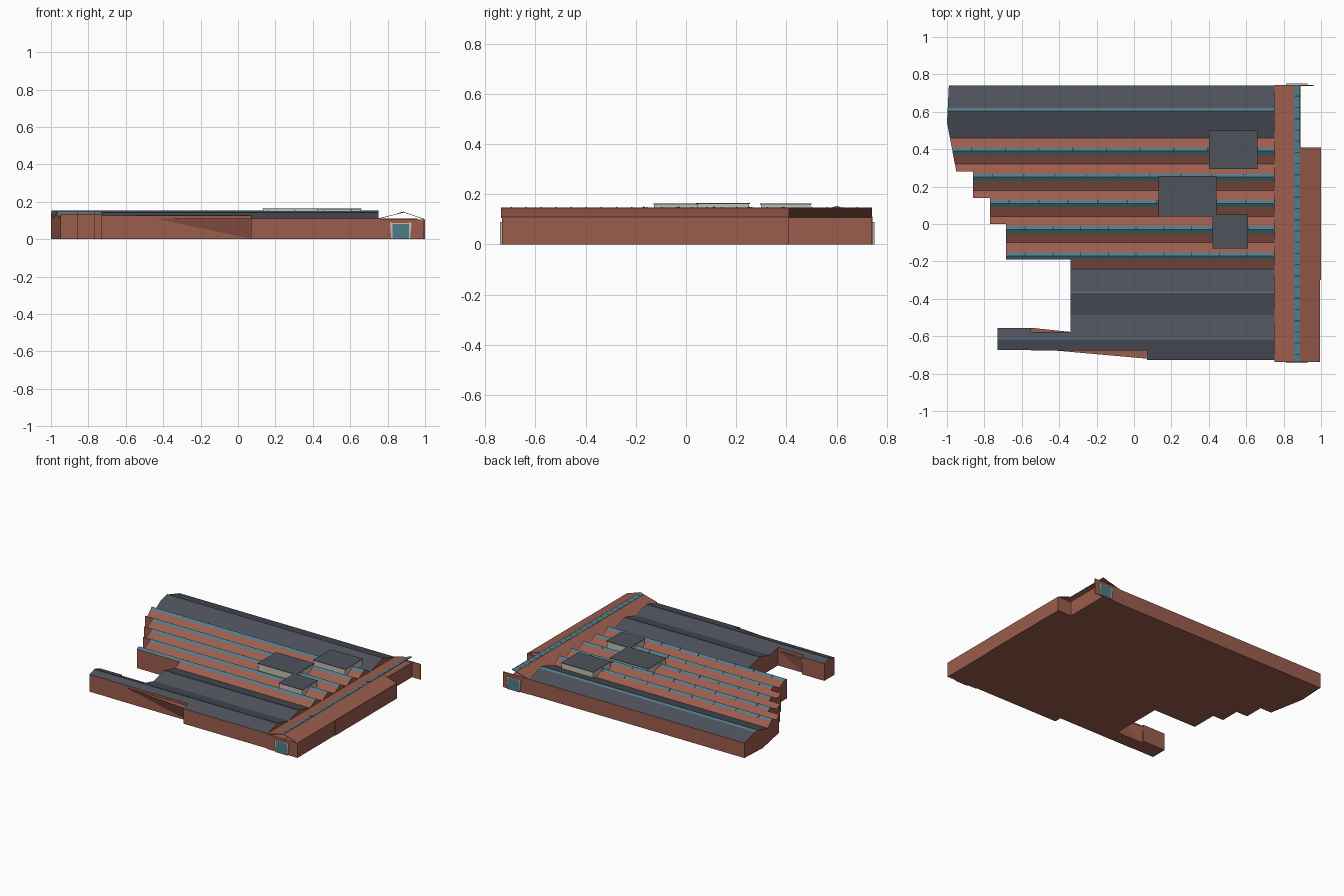
import bpy
from mathutils import Vector

cube = bpy.data.objects.get("Cube")
if cube:
    bpy.data.objects.remove(cube, do_unlink=True)


def material(name, rgb):
    m = bpy.data.materials.new(name)
    m.use_nodes = True
    m.diffuse_color = (*rgb, 1)
    bsdf = m.node_tree.nodes["Principled BSDF"]
    bsdf.inputs["Base Color"].default_value = (*rgb, 1)
    bsdf.inputs["Roughness"].default_value = 0.9
    return m


BRICK = material("brick", (0.33, 0.11, 0.075))
SLATE = material("slate", (0.08, 0.085, 0.108))
GLASS = material("teal_glass", (0.08, 0.20, 0.25))
CREAM = material("cream_panel", (0.55, 0.52, 0.43))
TRIM = material("dark_trim", (0.03, 0.07, 0.09))
MATS = [BRICK, SLATE, GLASS]


def make(name, verts, faces, mats, indices=None):
    mesh = bpy.data.meshes.new(name)
    mesh.from_pydata(verts, [], faces)
    for m in mats:
        mesh.materials.append(m)
    for p, i in zip(mesh.polygons, indices or []):
        p.material_index = i
    mesh.update()
    # Consistent outward normals
    import bmesh
    bm = bmesh.new()
    bm.from_mesh(mesh)
    bmesh.ops.recalc_face_normals(bm, faces=bm.faces[:])
    bm.to_mesh(mesh)
    bm.free()
    ob = bpy.data.objects.new(name, mesh)
    bpy.context.collection.objects.link(ob)
    return ob


def sweep(name, outline, offset, mat):
    """Solid made by moving a flat outline along an offset."""
    n = len(outline)
    low = [Vector(p) for p in outline]
    verts = low + [p + Vector(offset) for p in low]
    faces = [list(range(n)), list(range(n, 2 * n))]
    faces += [(i, (i + 1) % n, (i + 1) % n + n, i + n) for i in range(n)]
    return make(name, verts, faces, [mat])


def box(name, x0, x1, y0, y1, z0, z1, mat):
    return sweep(name, [(x0, y0, z0), (x1, y0, z0), (x1, y1, z0), (x0, y1, z0)],
                 (0, 0, z1 - z0), mat)


def hall(name, profile, west, east, breaks=()):
    """Brick hall under a roof profile of (y, z, colour of the strip after it)."""
    pts = []
    for (y0, z0, c), (y1, z1, _) in zip(profile, profile[1:]):
        pts.append((y0, z0, c))
        for b in sorted(breaks, reverse=True):
            if y1 + 1e-4 < b < y0 - 1e-4:
                pts.append((b, z0 + (z1 - z0) * (b - y0) / (y1 - y0), c))
    pts.append(profile[-1])
    verts, faces, ids = [], [], []
    for (y0, z0, c), (y1, z1, _) in zip(pts, pts[1:]):
        mid = (y0 + y1) / 2
        xa, xb, k = west(y0, mid), west(y1, mid), len(verts)
        verts += [(xa, y0, 0), (east, y0, 0), (east, y1, 0), (xb, y1, 0),
                  (xa, y0, z0), (east, y0, z0), (east, y1, z1), (xb, y1, z1)]
        quads = [(4, 5, 6, 7), (0, 3, 2, 1), (0, 1, 5, 4),
                 (1, 2, 6, 5), (2, 3, 7, 6), (3, 0, 4, 7)]
        faces += [[k + i for i in q] for q in quads]
        ids += [c, 0, 0, 0, 0, 0]
    return make(name, verts, faces, MATS, ids)


EAVE, LIP, TOP, JOIN = 0.11, 0.138, 0.151, 0.75


def west_edge(y, mid):
    # Stepped, partly slanted west end of the halls
    if mid > 0.54:
        return -1 + (y - 0.54) * 0.05
    if mid > 0.28:
        return -0.95 - (y - 0.28) * 0.19
    for limit, x in ((0.14, -0.86), (0.0, -0.77), (-0.19, -0.685)):
        if mid > limit:
            return x
    return -0.34


# Wide back hall
hall("back_hall", [(0.74, EAVE, 1), (0.62, 0.146, 2), (0.603, 0.154, 1),
                   (0.46, EAVE, 0)], west_edge, JOIN, (0.54,))

# Five narrow halls with glazed ridges
RIDGES = [0.39 - 0.14 * i for i in range(5)]
for i, r in enumerate(RIDGES):
    hall(f"narrow_hall_{i + 1}",
         [(r + 0.07, EAVE, 0), (r + 0.018, LIP, 2), (r, TOP, 2),
          (r - 0.02, LIP, 0), (r - 0.07, EAVE, 0)],
         west_edge, JOIN, (0.28, 0.14, 0.0, -0.19))
    # Glazing bars across the ridge
    start = west_edge(r, r) + 0.1
    for j in range(9):
        x = start + j * (JOIN - start) / 9
        sweep(f"ridge_bar_{i + 1}_{j + 1}",
              [(x, r + 0.018, LIP), (x, r, TOP), (x, r, TOP + 0.002),
               (x, r + 0.018, LIP + 0.002)], (0.006, 0, 0), TRIM)

# Two front halls and the long wing
hall("front_hall_inner", [(-0.24, EAVE, 1), (-0.365, 0.143, 1), (-0.487, EAVE, 0)],
     lambda y, m: -0.34, JOIN)
hall("front_hall_outer", [(-0.487, EAVE, 1), (-0.615, 0.143, 1), (-0.675, 0.126, 0)],
     lambda y, m: -0.34, JOIN)
hall("front_hall_eave", [(-0.675, 0.126, 1), (-0.727, EAVE, 0)],
     lambda y, m: 0.07, JOIN)
hall("wing_root", [(-0.577, 0.132, 1), (-0.615, 0.143, 1), (-0.675, 0.126, 0)],
     lambda y, m: -0.55, -0.34)
hall("wing_end", [(-0.555, 0.126, 1), (-0.615, 0.143, 1), (-0.673, 0.126, 0)],
     lambda y, m: -0.73, -0.55)
box("inner_ridge_glass", -0.34, JOIN, -0.368, -0.362, 0.140, 0.145, GLASS)
box("outer_ridge_glass", -0.73, JOIN, -0.618, -0.612, 0.140, 0.145, GLASS)

# Leaning wedges of brick beside the wing
TETRA = [(0, 1, 2), (0, 1, 3), (1, 2, 3), (2, 0, 3)]
make("wing_wedge_front", [(-0.45, -0.674, EAVE), (0.07, -0.674, EAVE),
                          (0.07, -0.72, EAVE), (0.07, -0.674, 0)], TETRA, [BRICK])
make("wing_wedge_back", [(-0.55, -0.555, EAVE), (-0.55, -0.577, EAVE),
                         (-0.34, -0.577, EAVE), (-0.55, -0.577, 0)], TETRA, [BRICK])

# Cross corridor with its open gabled roof
box("corridor", JOIN, 0.89, -0.734, 0.74, 0, 0.108, BRICK)
box("corridor_side", 0.89, 0.995, -0.734, 0.41, 0, 0.106, BRICK)
box("corridor_corner", 0.99, 1.0, -0.3, 0.41, 0, 0.106, BRICK)
box("end_wall", JOIN, 0.96, 0.738, 0.744, 0, 0.112, BRICK)


def roof_slab(name, x0, z0, x1, z1, y0, y1, thick, mat):
    return sweep(name, [(x0, y0, z0), (x1, y0, z1), (x1, y0, z1 + thick),
                        (x0, y0, z0 + thick)], (0, y1 - y0, 0), mat)


roof_slab("corridor_roof_west", JOIN, 0.108, 0.887, 0.143, -0.737, 0.742, 0.003, BRICK)
roof_slab("corridor_roof_east", 0.887, 0.143, 0.995, 0.106, -0.737, 0.41, 0.003, BRICK)
roof_slab("corridor_skylight", 0.855, 0.1375, 0.888, 0.146, -0.737, 0.742, 0.002, GLASS)
for j in range(24):
    y = -0.70 + j * 0.06
    roof_slab(f"skylight_bar_{j + 1}", 0.858, 0.1395, 0.888, 0.1475,
              y, y + 0.006, 0.001, TRIM)

# Doors with cream frames at both corridor ends
for end, y in (("front", -0.742), ("back", 0.744)):
    sweep(f"{end}_door", [(0.825, y, 0), (0.915, y, 0), (0.915, y, 0.082),
                          (0.825, y, 0.082)], (0, 0.008, 0), GLASS)
    for side, s in (("right", -1), ("left", 1)):
        sweep(f"{end}_door_post_{side}",
              [(0.87 + s * 0.045, y, 0), (0.87 + s * 0.050, y, 0),
               (0.87 + s * 0.058, y, 0.09), (0.87 + s * 0.045, y, 0.09)],
              (0, 0.008, 0), CREAM)
    box(f"{end}_door_lintel", 0.825, 0.915, y, y + 0.008, 0.082, 0.088, CREAM)

# Rooftop plant rooms
for i, (x0, x1, y0, y1) in enumerate(((0.40, 0.66, 0.295, 0.50),
                                      (0.13, 0.44, 0.04, 0.255),
                                      (0.42, 0.61, -0.13, 0.05))):
    top = 0.160 + 0.001 * (i == 1)
    box(f"plant_room_{i + 1}", x0 + 0.003, x1 - 0.003, y0 + 0.003, y1 - 0.003,
        0.105, top, CREAM)
    box(f"plant_room_roof_{i + 1}", x0, x1, y0, y1, top, top + 0.004, SLATE)
